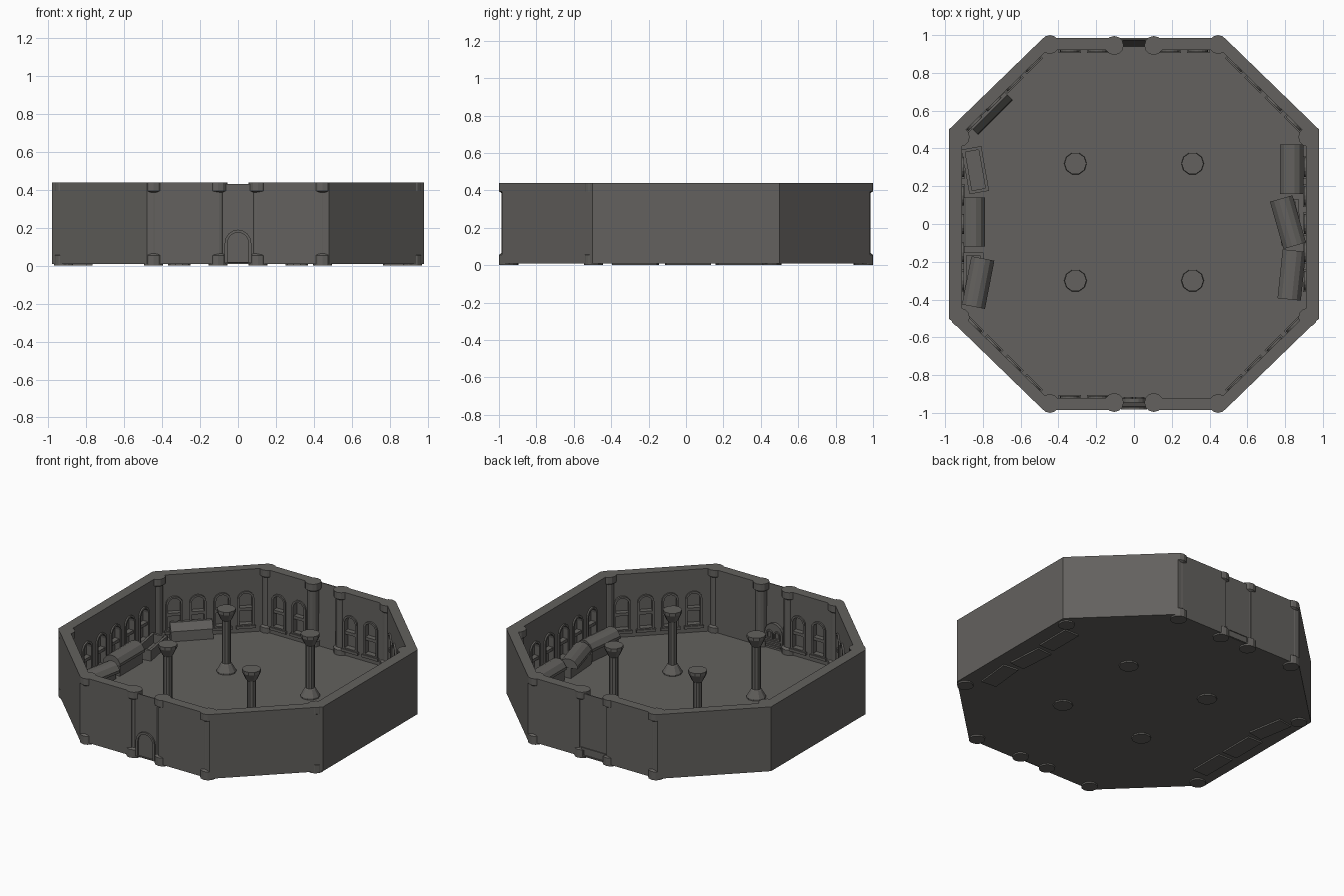
import bpy, bmesh
from math import pi, sin, cos, radians
from mathutils import Matrix, Vector

if "Cube" in bpy.data.objects:
    bpy.data.objects.remove(bpy.data.objects["Cube"])

stone = bpy.data.materials.new("dark_stone")
stone.use_nodes = True
COLOR = (0.125, 0.12, 0.112, 1)
stone.diffuse_color = COLOR
stone.node_tree.nodes["Principled BSDF"].inputs["Base Color"].default_value = COLOR


def finish(name, bm):
    bmesh.ops.recalc_face_normals(bm, faces=bm.faces)
    mesh = bpy.data.meshes.new(name)
    bm.to_mesh(mesh)
    bm.free()
    mesh.materials.append(stone)
    obj = bpy.data.objects.new(name, mesh)
    bpy.context.scene.collection.objects.link(obj)
    return obj


def prism(bm, pts, y0, y1, mat=Matrix()):
    """Outline in local x/z, extruded along local y."""
    a, b = [[bm.verts.new(mat @ Vector((x, y, z))) for x, z in pts] for y in (y0, y1)]
    bm.faces.new(a)
    bm.faces.new(b)
    for i in range(len(pts)):
        j = (i + 1) % len(pts)
        bm.faces.new((a[i], a[j], b[j], b[i]))


def ring(bm, outer, inner, y0, y1, mat=Matrix()):
    """Closed frame between two outlines with equal point counts."""
    loops = [[bm.verts.new(mat @ Vector((x, y, z))) for x, z in pts]
             for pts, y in ((outer, y0), (outer, y1), (inner, y1), (inner, y0))]
    n = len(outer)
    for k in range(4):
        a, b = loops[k], loops[(k + 1) % 4]
        for i in range(n):
            j = (i + 1) % n
            bm.faces.new((a[i], a[j], b[j], b[i]))


def arch(cx, width, z0, z1, steps=8):
    r = width / 2
    top = [(cx + r * cos(pi * i / steps), z1 - r + r * sin(pi * i / steps))
           for i in range(steps + 1)]
    return [(cx - r, z0), (cx + r, z0)] + top


def rect(x0, x1, z0, z1):
    return [(x0, z0), (x1, z0), (x1, z1), (x0, z1)]


def lathe(name, profile, x, y, sides):
    bm = bmesh.new()
    rows = [[bm.verts.new((x + r * cos(2 * pi * i / sides), y + r * sin(2 * pi * i / sides), z))
             for i in range(sides)] for r, z in profile]
    for a, b in zip(rows, rows[1:]):
        for i in range(sides):
            j = (i + 1) % sides
            bm.faces.new((a[i], a[j], b[j], b[i]))
    bm.faces.new(rows[0])
    bm.faces.new(rows[-1])
    return finish(name, bm)


def octagon(a, b, c, d):
    return [(a, -b), (c, -d), (c, d), (a, b), (-a, b), (-c, d), (-c, -d), (-a, -b)]


# Octagonal floor and wall; prism and ring are turned so they extrude upwards
UP = Matrix(((1, 0, 0, 0), (0, 0, 1, 0), (0, 1, 0, 0), (0, 0, 0, 1)))
H = 0.44
outer = octagon(0.48, 0.985, 0.98, 0.5)
inner = octagon(0.46, 0.92, 0.91, 0.48)
bm = bmesh.new()
prism(bm, octagon(0.47, 0.97, 0.965, 0.49), 0.01, 0.02, UP)
finish("floor", bm)
bm = bmesh.new()
ring(bm, outer, inner, 0.01, H, UP)
wall = finish("outer_wall", bm)

# Arched windows: wall turn, distance from centre, window offsets
side = [-0.3, -0.15, 0, 0.15, 0.3]
diagonal = [-0.22, -0.075, 0.075, 0.22]
walls = [(90, 0.91, side), (-90, 0.91, side),
         (0, 0.92, [-0.34, -0.19, 0.19, 0.34]), (180, 0.92, [0.19, 0.34])]
walls += [(a, 0.978, diagonal) for a in (45, -45, 135, -135)]
cut = bmesh.new()
frames = bmesh.new()
for turn, dist, offsets in walls:
    mat = Matrix.Rotation(radians(turn), 4, 'Z') @ Matrix.Translation((0, dist, 0))
    for u in offsets:
        prism(cut, arch(u, 0.08, 0.075, 0.285), -0.05, 0.03, mat)
        ring(frames, arch(u, 0.104, 0.063, 0.297), arch(u, 0.078, 0.076, 0.284),
             -0.01, 0.02, mat)
        prism(frames, rect(u - 0.042, u + 0.042, 0.165, 0.185), -0.004, 0.031, mat)
        prism(frames, rect(u - 0.06, u + 0.06, 0.05, 0.068), -0.016, 0.01, mat)
finish("window_frames", frames)

# Gate gaps and window recesses are cut from the wall
for s in (-1, 1):
    prism(cut, rect(-0.1, 0.1, -0.1, 0.6), s * 0.85, s * 1.1)
cutter = finish("wall_cutter", cut)
cutter.hide_render = True
mod = wall.modifiers.new("openings", 'BOOLEAN')
mod.operation = 'DIFFERENCE'
mod.solver = 'EXACT'
mod.object = cutter
bpy.context.view_layer.objects.active = wall
bpy.ops.object.modifier_apply(modifier="openings")
bpy.data.objects.remove(cutter)

# Gate panels, thinning toward the top
AXIS = Matrix.Rotation(radians(90), 4, 'Z')
for name, turn, y1 in (("back_gate", 90, 0.978), ("front_gate", -90, 0.972)):
    bm = bmesh.new()
    pts = [(0.94, 0.01), (y1, 0.01), (y1, 0.43), (y1 - 0.006, 0.43)]
    prism(bm, pts, -0.1, 0.1, Matrix.Rotation(radians(turn), 4, 'Z'))
    finish(name, bm)

# Front door with arch surround outside and two small openings inside
bm = bmesh.new()
ring(bm, arch(0, 0.14, 0.015, 0.19), arch(0, 0.11, 0.02, 0.175), -0.982, -0.965)
prism(bm, arch(0, 0.13, 0.015, 0.19), -0.945, -0.925)
for u in (-0.028, 0.028):
    ring(bm, arch(u, 0.045, 0.085, 0.145), arch(u, 0.028, 0.095, 0.135), -0.93, -0.915)
for z in (0.035, 0.06):
    prism(bm, rect(-0.055, 0.055, z, z + 0.012), -0.93, -0.917)
finish("front_door", bm)
bm = bmesh.new()
ring(bm, rect(-0.09, 0.09, 0.012, 0.07), rect(-0.07, 0.07, 0.02, 0.055), 0.97, 0.984)
finish("back_gate_sill", bm)

# Wall columns at the corners and beside the gates
engaged = [(0.05, 0), (0.05, 0.055), (0.036, 0.065), (0.036, 0.385), (0.05, 0.395), (0.05, H)]
for sx in (-1, 1):
    for sy in (-1, 1):
        lathe("gate_column", engaged, sx * 0.105, sy * 0.945, 12)
        lathe("corner_column", engaged, sx * 0.445, sy * 0.95, 12)
    lathe("corner_column", engaged, sx * 0.92, -0.495, 12)
    lathe("corner_column", engaged, sx * 0.92, 0.46, 12)

# Free-standing pillars
pillar = [(0.06, 0), (0.06, 0.03), (0.034, 0.075), (0.028, 0.08), (0.028, 0.365),
          (0.034, 0.37), (0.058, 0.42), (0.058, H)]
for x in (-0.31, 0.31):
    for y in (-0.3, 0.32):
        lathe("pillar", pillar, x, y, 10)


# Stone chests with hollow bodies and faceted lids
def spot(x, y, turn):
    return Matrix.Translation((x, y, 0)) @ Matrix.Rotation(radians(turn), 4, 'Z')


def chest(x, y, turn):
    bm = bmesh.new()
    a, b = rect(-0.053, 0.053, -0.12, 0.12), rect(-0.036, 0.036, -0.103, 0.103)
    ring(bm, a, b, 0, 0.09, spot(x, y, turn) @ UP)
    prism(bm, b, 0, 0.03, spot(x, y, turn) @ UP)
    finish("chest_body", bm)


def lid(x, y, turn):
    bm = bmesh.new()
    half = [(0.062, 0.09), (0.062, 0.108), (0.04, 0.138), (0.014, 0.15)]
    prism(bm, half + [(-u, z) for u, z in reversed(half)], -0.13, 0.13, spot(x, y, turn))
    finish("chest_lid", bm)


for place in ((-0.85, 0.01, 0), (0.835, 0.29, 0), (0.835, -0.27, -6)):
    chest(*place)
    lid(*place)
chest(-0.84, 0.285, 10)
chest(-0.85, -0.27, 0)
lid(-0.825, -0.31, -11)
chest(0.825, 0.01, 4)
lid(0.815, 0.01, 16)

# Loose lid leaning on the back right diagonal wall
bm = bmesh.new()
lean = [(0.025, 0.015), (-0.03, 0.015), (-0.026, 0.085), (0.01, 0.13), (0.03, 0.13)]
prism(bm, lean, -0.13, 0.13, spot(-0.755, 0.585, 45) @ Matrix.Rotation(radians(90), 4, 'Z'))
finish("leaning_lid", bm)
